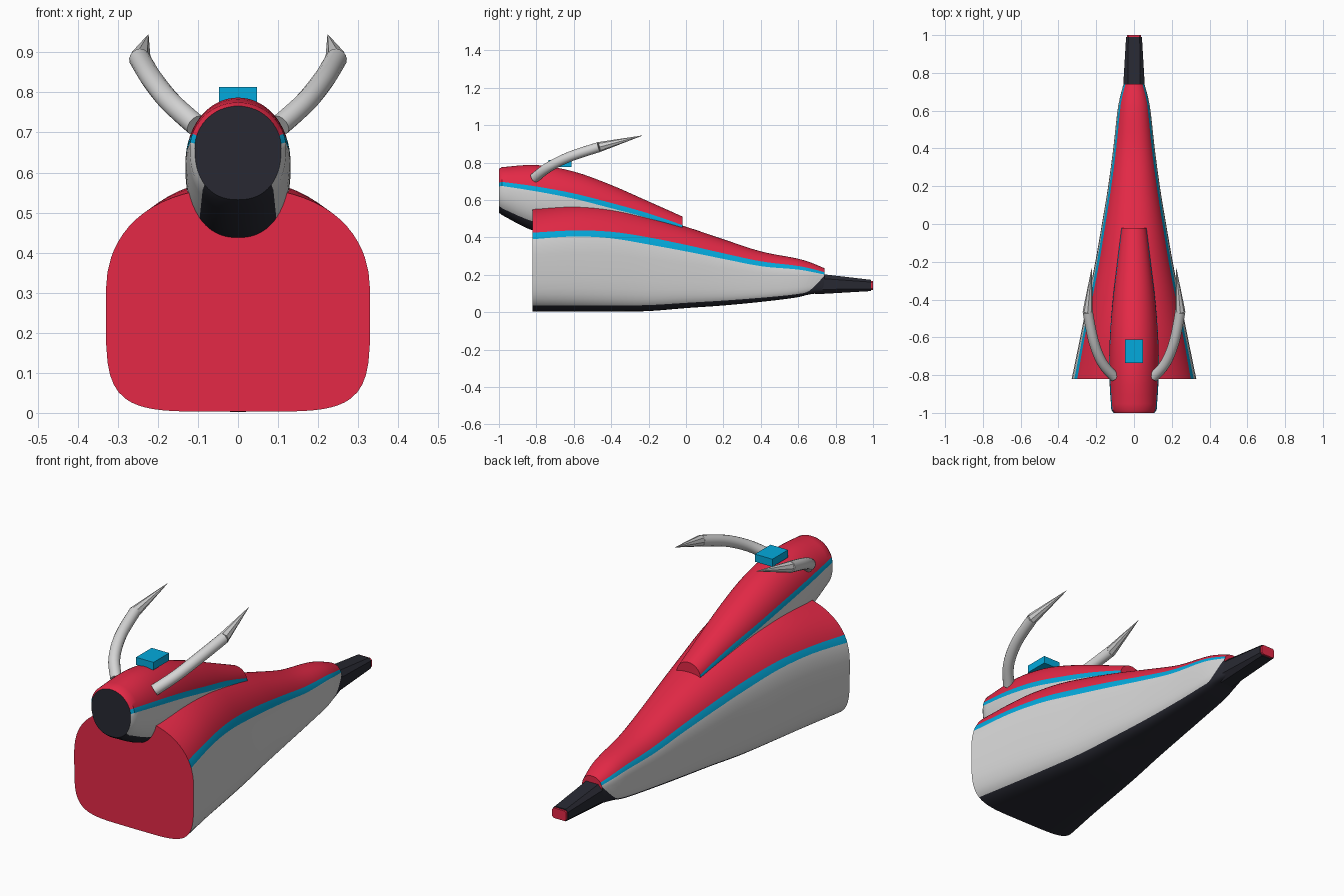
import bpy, bmesh, math
from mathutils import Vector

cube = bpy.data.objects.get("Cube")
if cube:
    bpy.data.objects.remove(cube, do_unlink=True)


def material(name, colour):
    mat = bpy.data.materials.new(name)
    mat.use_nodes = True
    mat.diffuse_color = (*colour, 1)
    mat.node_tree.nodes["Principled BSDF"].inputs["Base Color"].default_value = (*colour, 1)
    return mat


MATS = [material("charcoal", (0.021, 0.022, 0.032)),
        material("light_grey", (0.66, 0.66, 0.66)),
        material("sky_blue", (0.001, 0.4, 0.72)),
        material("crimson", (0.78, 0.022, 0.062))]
CHARCOAL, GREY, BLUE, RED = range(4)


def loft(name, rings, side_mat, caps, angle=35):
    """Skin a row of rings; side_mat(ring, segment) picks the colour."""
    bm = bmesh.new()
    rows = [[bm.verts.new(p) for p in ring] for ring in rings]
    n = len(rows[0])
    for r in range(len(rows) - 1):
        for i in range(n):
            j = (i + 1) % n
            f = bm.faces.new((rows[r][i], rows[r][j], rows[r + 1][j], rows[r + 1][i]))
            f.material_index = side_mat(r, i)
    for row, mat in zip((rows[0], rows[-1]), caps):
        bm.faces.new(row).material_index = mat
    bmesh.ops.recalc_face_normals(bm, faces=bm.faces[:])
    mesh = bpy.data.meshes.new(name)
    bm.to_mesh(mesh)
    bm.free()
    for mat in MATS:
        mesh.materials.append(mat)
    obj = bpy.data.objects.new(name, mesh)
    bpy.context.collection.objects.link(obj)
    bpy.ops.object.select_all(action="DESELECT")
    obj.select_set(True)
    bpy.context.view_layer.objects.active = obj
    bpy.ops.object.shade_smooth_by_angle(angle=math.radians(angle))


def smooth_rows(rows, steps=4):
    """Catmull-Rom interpolation through rows of numbers."""
    pts = [Vector(r) for r in rows]
    out = []
    for k in range(len(pts) - 1):
        a, b, c, d = (pts[max(0, min(len(pts) - 1, k + o))] for o in (-1, 0, 1, 2))
        for s in range(steps):
            t = s / steps
            out.append(b + (c - a) * (t / 2) + (a * 2 - b * 5 + c * 4 - d) * (t * t / 2)
                       + (b * 3 - a - c * 3 + d) * (t ** 3 / 2))
    return out + [pts[-1]]


COUNTS = (12, 8, 2, 12)     # segments in each colour band, bottom to top


def section(row, mid_ratio, low_exp, high_exp):
    """Superelliptic ring whose points fall on the colour band edges."""
    y, w, bottom, black, blue_low, blue_high, top = row
    mid = bottom + mid_ratio * (top - bottom)

    def angle_at(z):
        if z >= mid:
            return math.asin(min(1, (z - mid) / (top - mid)) ** (high_exp / 2))
        return -math.asin(min(1, (mid - z) / (mid - bottom)) ** (low_exp / 2))

    edges = [angle_at(z) for z in (bottom, black, blue_low, blue_high, top)]
    half = []
    for a, b, count in zip(edges, edges[1:], COUNTS):
        half += [a + (b - a) * i / count for i in range(count)]
    half.append(edges[-1])
    pts = []
    for t in half:
        e, reach = (high_exp, top - mid) if t >= 0 else (low_exp, mid - bottom)
        x = w * max(0, math.cos(t)) ** (2 / e)
        pts.append((x, y, mid + math.copysign(reach * abs(math.sin(t)) ** (2 / e), t)))
    pts[0], pts[-1] = (0, y, bottom), (0, y, top)
    return pts + [(-x, y, z) for x, y, z in reversed(pts[1:-1])]


HALF_BANDS = [m for m, count in enumerate(COUNTS) for _ in range(count)]
BANDS = HALF_BANDS + HALF_BANDS[::-1]


def band_mat(ring, segment):
    return BANDS[segment]


# Columns: y, half width, bottom, charcoal edge, stripe low, stripe high, top
hull_rows = [
    (-.82, .33, .003, .036, .39, .425, .562),
    (-.6, .285, .003, .036, .405, .437, .582),
    (-.4, .245, .003, .036, .395, .43, .565),
    (-.2, .205, .006, .038, .362, .4, .517),
    (0, .17, .022, .05, .325, .36, .457),
    (.2, .137, .036, .062, .285, .315, .39),
    (.4, .11, .055, .077, .246, .272, .325),
    (.58, .09, .077, .095, .23, .25, .29),
    (.66, .077, .095, .115, .218, .235, .268),
    (.74, .056, .105, .195, .201, .214, .235),
]
loft("hull", [section(r, .52, 5, 2.3) for r in smooth_rows(hull_rows)],
     band_mat, (RED, RED))

neck_rows = [
    (-.985, .12, .52, .556, .675, .697, .775),
    (-.8, .131, .43, .48, .646, .672, .787),
    (-.6, .128, .415, .465, .607, .635, .752),
    (-.4, .112, .405, .45, .556, .584, .68),
    (-.2, .088, .39, .43, .503, .528, .592),
    (-.02, .066, .37, .4, .448, .466, .512),
]
neck_front = (-1, .108, .532, .57, .672, .692, .766)
loft("neck", [section(r, .55, 2.3, 2) for r in [neck_front] + smooth_rows(neck_rows)],
     band_mat, (CHARCOAL, RED))


def box_ring(y, w, z, h, bevel):
    """Rectangle with chamfered corners, facing along y."""
    right = [(w - bevel, -h), (w, bevel - h), (w, h - bevel), (w - bevel, h)]
    left = [(-x, -dz) for x, dz in right]
    return [(x, y, z + dz) for x, dz in right + left]


# Tail spike with a coloured end nub
loft("tail", [box_ring(.69, .058, .152, .056, .025), box_ring(.75, .056, .15, .051, .023),
              box_ring(.99, .042, .143, .03, .012)],
     lambda r, i: CHARCOAL, (CHARCOAL, CHARCOAL), 30)
loft("tail_tip", [box_ring(y, .038, .143, .025, .008) for y in (.98, 1)],
     lambda r, i: RED, (RED, RED), 30)


def tube_rings(path, radii, sides):
    rings = []
    for k, p in enumerate(path):
        along = (path[min(k + 1, len(path) - 1)] - path[max(k - 1, 0)]).normalized()
        u = along.cross(Vector((0, 0, 1))).normalized()
        v = along.cross(u)
        rings.append([p + (u * math.cos(2 * math.pi * i / sides)
                           + v * math.sin(2 * math.pi * i / sides)) * radii[k]
                      for i in range(sides)])
    return rings


# Swept-back horns with faceted points
for label, side in (("left", 1), ("right", -1)):
    curve = [Vector((side * x, y, z)) for x, y, z in
             ((.105, -.81, .718), (.168, -.735, .775), (.214, -.62, .832), (.245, -.465, .883))]
    path = smooth_rows(curve, 5)
    loft(label + "_horn", tube_rings(path, [.027] * len(path), 16),
         lambda r, i: GREY, (GREY, GREY), 40)
    tip = Vector((side * .224, -.235, .944))
    loft(label + "_horn_point", tube_rings([curve[-1], tip], (.027, .0008), 8),
         lambda r, i: GREY, (GREY, GREY), 20)

# Block on top of the neck
block = [[(x, y, z) for x, y in ((-.048, -.735), (.048, -.735), (.048, -.612), (-.048, -.612))]
         for z in (.775, .813)]
loft("top_block", block, lambda r, i: BLUE, (BLUE, BLUE), 20)
